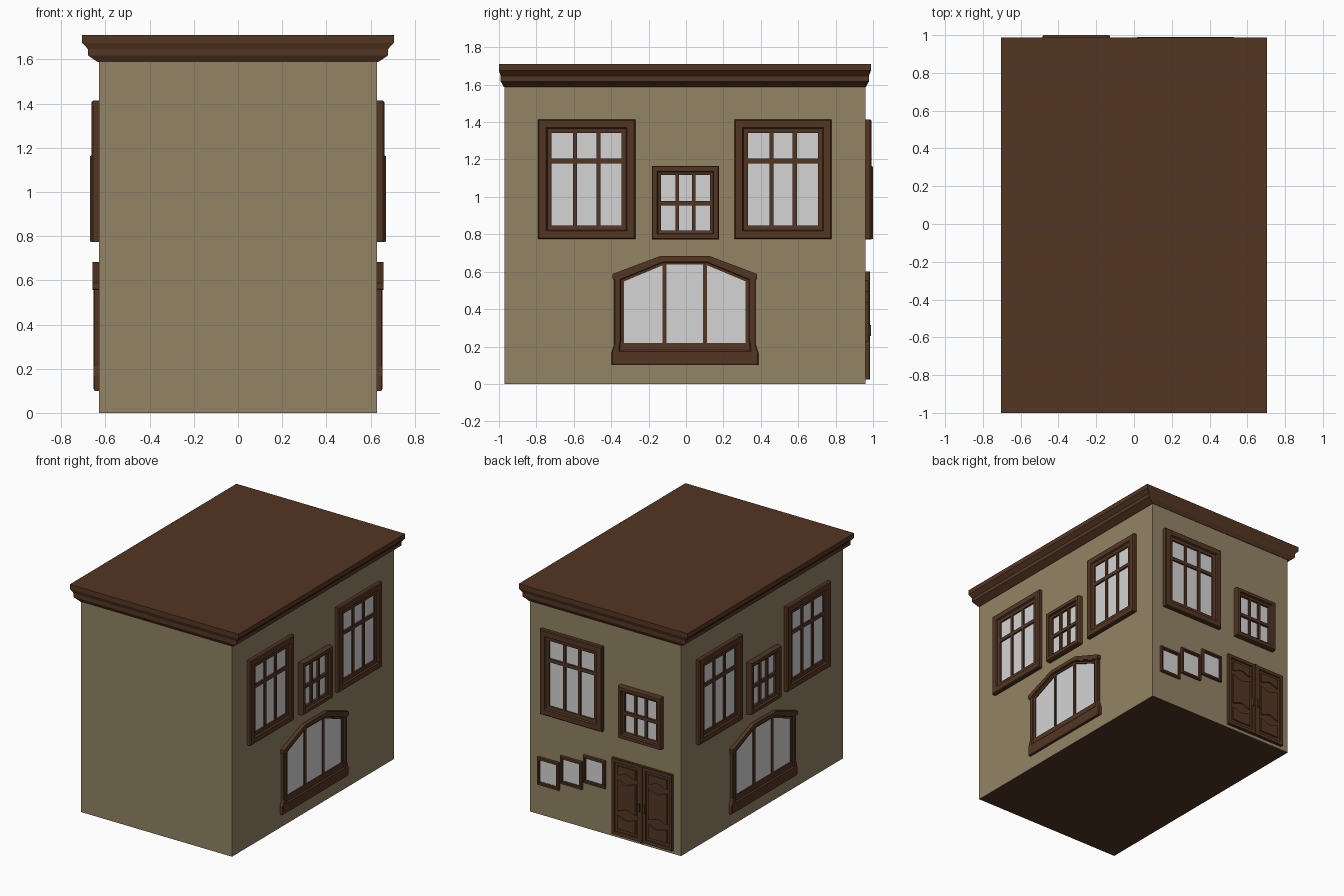
import bpy, bmesh, math

cube = bpy.data.objects.get("Cube")
if cube:
    bpy.data.objects.remove(cube, do_unlink=True)


def material(name, rgb):
    m = bpy.data.materials.new(name)
    m.use_nodes = True
    m.diffuse_color = (*rgb, 1)
    m.node_tree.nodes["Principled BSDF"].inputs["Base Color"].default_value = (*rgb, 1)
    return m


PLASTER = material("tan plaster", (0.29, 0.23, 0.13))
WOOD = material("dark brown wood", (0.087, 0.037, 0.017))
GLASS = material("pale grey glass", (0.66, 0.66, 0.66))

HX, HY, CY, TOP = 0.63, 0.965, -0.006, 1.59

# Wall placements: along the wall, height, distance out from the wall
WALLS = {
    "left": lambda u, v, d: (HX + d, u + CY, v),
    "right": lambda u, v, d: (-HX - d, u + CY, v),
    "back": lambda u, v, d: (u, CY + HY + d, v),
}


def plain(x, y, z):
    return (x, y, z)


def loft(name, loops, mat, place=plain, ring=False):
    """Skin a list of (polygon, depth) loops; closed as a ring or capped."""
    bm = bmesh.new()
    rows = [[bm.verts.new(place(u, v, d)) for u, v in poly] for poly, d in loops]
    pairs = list(zip(rows, rows[1:]))
    if ring:
        pairs.append((rows[-1], rows[0]))
    else:
        bm.faces.new(rows[0])
        bm.faces.new(rows[-1])
    for a, b in pairs:
        n = len(a)
        for i in range(n):
            j = (i + 1) % n
            bm.faces.new((a[i], a[j], b[j], b[i]))
    bmesh.ops.recalc_face_normals(bm, faces=bm.faces[:])
    me = bpy.data.meshes.new(name)
    bm.to_mesh(me)
    bm.free()
    me.materials.append(mat)
    ob = bpy.data.objects.new(name, me)
    bpy.context.collection.objects.link(ob)
    return ob


def rect(u, v, hw, hh):
    return [(u - hw, v - hh), (u + hw, v - hh), (u + hw, v + hh), (u - hw, v + hh)]


def mix(a, b, t):
    return [(p[0] + (q[0] - p[0]) * t, p[1] + (q[1] - p[1]) * t) for p, q in zip(a, b)]


def plate(name, poly, depth, mat, place, chamfer=0.0):
    """Flat slab on a wall, optionally with a sloping border."""
    loops = [(poly, 0), (poly, depth)]
    if chamfer:
        cu = sum(p[0] for p in poly) / len(poly)
        cv = sum(p[1] for p in poly) / len(poly)
        loops = [(poly, 0), (mix(poly, [(cu, cv)] * len(poly), chamfer), depth)]
    return loft(name, loops, mat, place)


def frame(name, outer, inner, depth, place):
    """Moulded frame with a stepped inner lip, and the glass behind it."""
    steps = [(0, 0), (0, depth * 0.8), (0.08, depth), (0.6, depth),
             (0.68, depth * 0.65), (1, depth * 0.55), (1, 0)]
    loft(name + "_frame", [(mix(outer, inner, t), d) for t, d in steps], WOOD, place, True)
    plate(name + "_glass", inner, 0.006, GLASS, place)


def window(name, u, v, hw, hh, border, pane_top, bar, depth, place):
    """Three-light window with a transom bar at height pane_top."""
    ihw, ihh = hw - border, hh - border
    frame(name, rect(u, v, hw, hh), rect(u, v, ihw, ihh), depth, place)
    for s in (-1, 1):
        plate(name + "_mullion", rect(u + s * ihw / 3, v, bar, ihh), depth * 0.5, WOOD, place)
    plate(name + "_transom", rect(u, pane_top, ihw, bar * 1.2), depth * 0.55, WOOD, place)


def large_window(name, u, place):
    window(name, u, 1.094, 0.26, 0.32, 0.073, 1.193, 0.011, 0.032, place)


def small_window(name, u, place):
    window(name, u, 0.969, 0.179, 0.196, 0.047, 0.965, 0.01, 0.041, place)


def mirrored(half):
    return half + [(-u, v) for u, v in reversed(half)]


def shop_window(name, place):
    """Wide window with a canted head, mullions, sill plinth and hood."""
    outer = mirrored([(0.393, 0.1), (0.393, 0.165), (0.378, 0.21), (0.378, 0.575), (0.13, 0.675)])
    inner = mirrored([(0.325, 0.22), (0.325, 0.23), (0.325, 0.25), (0.325, 0.548), (0.11, 0.638)])
    frame(name, outer, inner, 0.024, place)
    for s in (-1, 1):
        plate(name + "_mullion", rect(s * 0.108, 0.429, 0.011, 0.209), 0.014, WOOD, place)
    hood = [(0.386, 0.56), (0.386, 0.588), (0.134, 0.683)]
    under = [(0.128, 0.653), (0.372, 0.556)]
    poly = hood + [(-u, v) for u, v in reversed(hood)]
    poly += [(-u, v) for u, v in reversed(under)] + under
    plate(name + "_hood", poly, 0.029, WOOD, place)


# Building body, with a wooden underside
body = loft("building_body", [(rect(0, CY, HX, HY), z) for z in (0, TOP)], PLASTER)
body.data.materials.append(WOOD)
for f in body.data.polygons:
    if f.normal.z < -0.5:
        f.material_index = 1

# Stepped cornice and flat roof
steps = [(0.0, 1.588), (0.64, 1.618), (0.64, 1.647), (1, 1.675), (1, 1.71)]
loft("roof_cornice",
     [(rect(0, CY, HX + 0.004 + 0.071 * f, HY + 0.003 + 0.026 * f), z) for f, z in steps], WOOD)

# Side walls
for side in ("left", "right"):
    place = WALLS[side]
    for s, label in ((-1, "front"), (1, "rear")):
        large_window(f"{side}_{label}_window", s * 0.525, place)
    small_window(f"{side}_small_window", 0.003, place)
    shop_window(f"{side}_shop_window", place)

# Back wall windows
back = WALLS["back"]
large_window("back_large_window", 0.272, back)
small_window("back_small_window", -0.306, back)

# Three little stair windows, stepping up toward the door
for i in range(3):
    u, v = 0.472 - 0.192 * i, 0.332 + 0.058 * i
    frame(f"stair_window_{i + 1}", rect(u, v, 0.09, 0.105), rect(u, v, 0.066, 0.08), 0.018, back)

# Double door
DOOR_U, DOOR_V = -0.315, 0.312
plate("door_backing", rect(DOOR_U, DOOR_V, 0.253, 0.288), 0.012, WOOD, back)


def curved_panel(u, low, high, hw, bow_low, bow_high):
    """Panel whose lower and upper edges bow by the given amounts."""
    n = 8
    ts = [-1 + 2 * i / n for i in range(n + 1)]
    bow = [math.cos(t * math.pi / 2) ** 2 for t in ts]
    bottom = [(u + t * hw, low + bow_low * b) for t, b in zip(ts, bow)]
    top = [(u + t * hw, high + bow_high * b) for t, b in zip(ts, bow)]
    return bottom + top[::-1]


for s, label in ((-1, "right"), (1, "left")):
    u = DOOR_U + s * 0.13
    loft(f"door_{label}_leaf_border",
         [(rect(u, DOOR_V, 0.122, 0.286), 0), (rect(u, DOOR_V, 0.122, 0.286), 0.022),
          (rect(u, DOOR_V, 0.098, 0.262), 0.022), (rect(u, DOOR_V, 0.094, 0.258), 0)],
         WOOD, back, True)
    panels = ((0.475, 0.555, 0.025, 0), (0.2, 0.455, 0.025, -0.025), (0.07, 0.18, 0, -0.025))
    for low, high, b0, b1 in panels:
        plate(f"door_{label}_panel", curved_panel(u, low, high, 0.085, b0, b1),
              0.02, WOOD, back, 0.1)
    plate(f"door_{label}_handle", rect(DOOR_U + s * 0.022, 0.285, 0.008, 0.03), 0.03, WOOD, back)
plate("door_centre_strip", rect(DOOR_U, DOOR_V, 0.009, 0.288), 0.026, WOOD, back)
